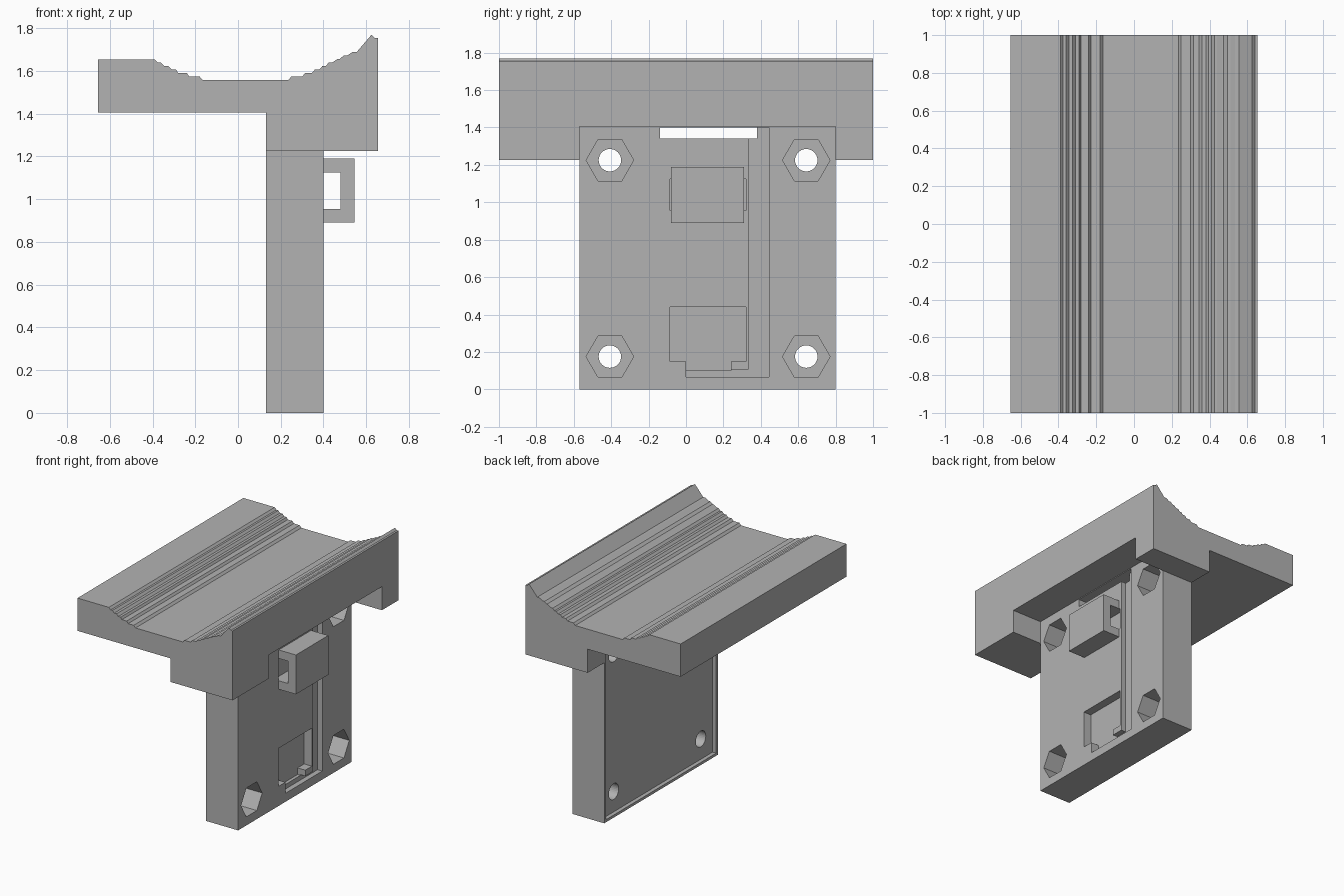
import bpy
import bmesh
from math import cos, sin, tau

if "Cube" in bpy.data.objects:
    bpy.data.objects.remove(bpy.data.objects["Cube"], do_unlink=True)

GREY = (0.45, 0.45, 0.45, 1.0)
grey = bpy.data.materials.new("plain_grey")
grey.use_nodes = True
grey.diffuse_color = GREY
grey.node_tree.nodes["Principled BSDF"].inputs["Base Color"].default_value = GREY


def prism(name, outline, axis, start, end):
    """Extrude a 2D outline along x (outline in y, z) or y (outline in x, z)."""
    def place(u, v, d):
        return (d, u, v) if axis == "X" else (u, d, v)
    bm = bmesh.new()
    base = bm.faces.new([bm.verts.new(place(u, v, start)) for u, v in outline])
    moved = bmesh.ops.extrude_face_region(bm, geom=[base])["geom"]
    shift = place(0, 0, end - start)
    bmesh.ops.translate(bm, vec=shift,
                        verts=[g for g in moved if isinstance(g, bmesh.types.BMVert)])
    bmesh.ops.recalc_face_normals(bm, faces=bm.faces)
    mesh = bpy.data.meshes.new(name)
    bm.to_mesh(mesh)
    bm.free()
    mesh.materials.append(grey)
    obj = bpy.data.objects.new(name, mesh)
    bpy.context.collection.objects.link(obj)
    return obj


def box(name, x, y, z):
    return prism(name, [(y[0], z[0]), (y[1], z[0]), (y[1], z[1]), (y[0], z[1])], "X", *x)


def ring(cy, cz, radius, sides):
    return [(cy + radius * cos(tau * i / sides), cz + radius * sin(tau * i / sides))
            for i in range(sides)]


def cut(target, cutter):
    cutter.hide_render = True
    mod = target.modifiers.new("cut", "BOOLEAN")
    mod.operation = "DIFFERENCE"
    mod.solver = "EXACT"
    mod.object = cutter
    bpy.context.view_layer.objects.active = target
    bpy.ops.object.modifier_apply(modifier=mod.name)
    bpy.data.objects.remove(cutter, do_unlink=True)


# Cradle: stepped trough profile run along y
RISE, FLOOR = 0.0163, 1.558
left_treads = [(-0.375, -0.36), (-0.345, -0.325), (-0.31, -0.29),
               (-0.28, -0.24), (-0.228, -0.18)]
right_treads = [(0.25, 0.30), (0.315, 0.345), (0.36, 0.38), (0.395, 0.41),
                (0.425, 0.44), (0.465, 0.475), (0.495, 0.51), (0.535, 0.555)]
profile = [(-0.655, 1.405), (0.13, 1.405), (0.13, 1.225), (0.655, 1.225),
           (0.655, 1.755), (0.64, 1.755), (0.625, 1.77)]
for i in range(len(right_treads), 0, -1):
    a, b = right_treads[i - 1]
    profile += [(b, FLOOR + RISE * i), (a, FLOOR + RISE * i)]
profile += [(0.235, FLOOR), (-0.165, FLOOR)]
for i, (a, b) in enumerate(reversed(left_treads), 1):
    profile += [(b, FLOOR + RISE * i), (a, FLOOR + RISE * i)]
profile += [(-0.39, 1.655), (-0.655, 1.655)]
cradle = prism("cradle", profile, "Y", -1.0, 1.0)
cut(cradle, box("plate_notch", (0.03, 0.75), (-0.57, 0.80), (1.1, 1.405)))

# Mounting plate with a shallow tray on its rear face
FACE = 0.40
plate = box("mounting_plate", (0.13, FACE), (-0.57, 0.80), (0, 1.405))
cut(plate, box("rear_tray", (0.0, 0.16), (-0.55, 0.78), (0.02, 1.385)))

# Bolt holes with hexagonal nut pockets
for y in (-0.407, 0.643):
    for z in (0.175, 1.225):
        cut(plate, prism("bolt_hole", ring(y, z, 0.06, 32), "X", 0.0, 0.6))
        cut(plate, prism("nut_pocket", ring(y, z, 0.127, 6), "X", 0.25, 0.6))

# Cable slot, cable channel, connector pocket and strap recess
cut(plate, box("cable_slot", (0.0, 0.6), (-0.14, 0.38), (1.34, 1.40)))
cut(plate, box("cable_channel", (FACE - 0.04, 0.6), (0.335, 0.445), (0.065, 1.40)))
cut(plate, box("channel_foot", (FACE - 0.04, 0.6), (0.0, 0.40), (0.065, 0.105)))
cut(plate, box("connector_pocket", (FACE - 0.065, 0.6), (-0.085, 0.32), (0.15, 0.44)))
cut(plate, box("pocket_throat", (FACE - 0.065, 0.6), (0.0, 0.24), (0.10, 0.20)))
cut(plate, box("strap_recess", (FACE - 0.04, 0.6), (-0.085, 0.32), (0.955, 1.125)))

# Strap loop standing off the plate
loop = [(FACE, 0.89), (0.545, 0.89), (0.545, 1.19), (FACE, 1.19),
        (FACE, 1.125), (0.48, 1.125), (0.48, 0.955), (FACE, 0.955)]
prism("strap_loop", loop, "Y", -0.08, 0.31)
